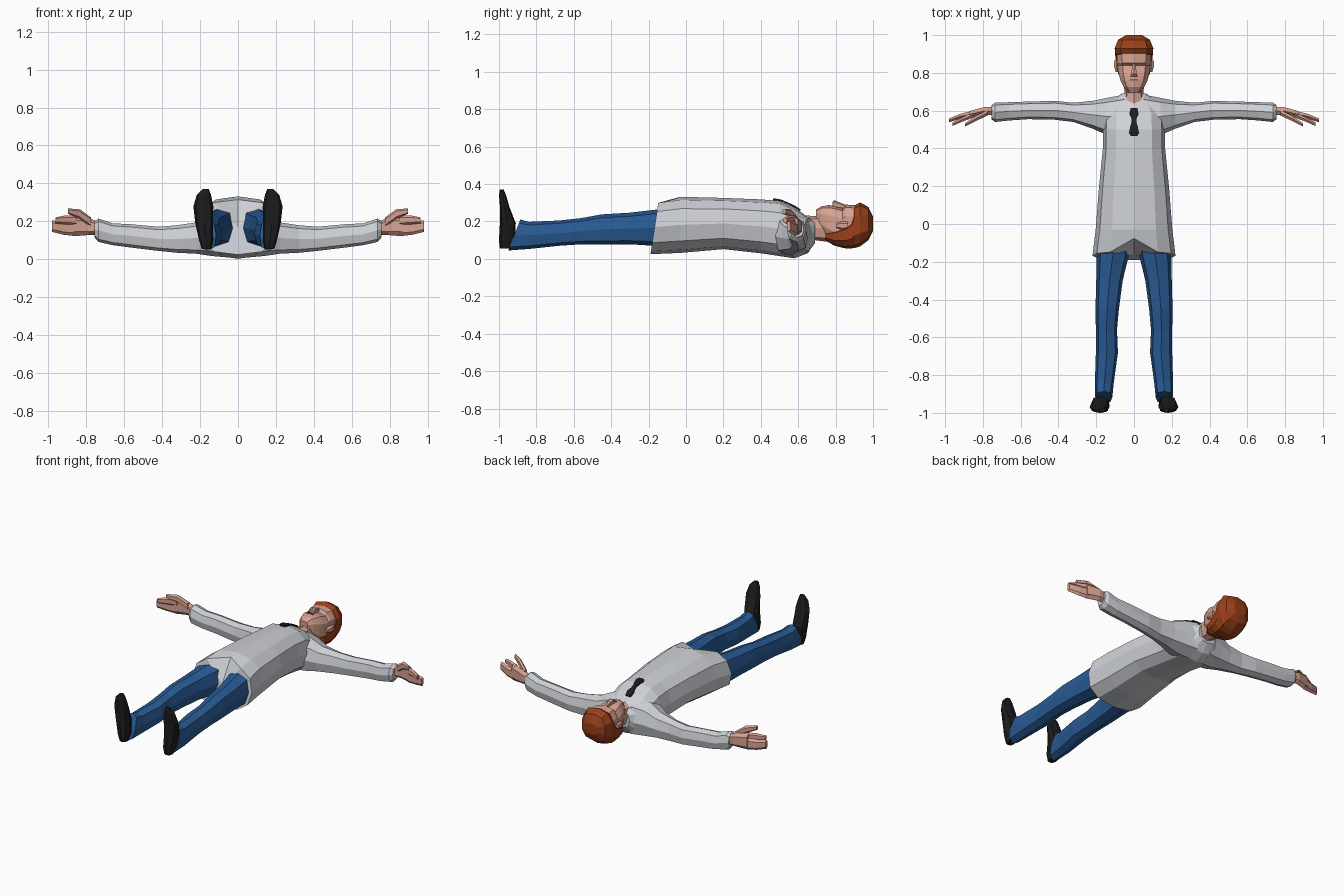
import bpy, bmesh, math


def material(name, rgb):
    m = bpy.data.materials.new(name)
    m.diffuse_color = (*rgb, 1)
    return m


COAT = material("coat_white", (0.62, 0.64, 0.68))
DENIM = material("denim_blue", (0.022, 0.105, 0.30))
SKIN = material("skin", (0.68, 0.36, 0.28))
HAIR = material("ginger_hair", (0.32, 0.05, 0.01))
BLACK = material("black", (0.012, 0.012, 0.012))
LIPS = material("dark_skin", (0.25, 0.10, 0.075))


def finish(name, bm, mat, mirror):
    bmesh.ops.recalc_face_normals(bm, faces=bm.faces)
    me = bpy.data.meshes.new(name)
    bm.to_mesh(me)
    bm.free()
    me.materials.append(mat)
    ob = bpy.data.objects.new(name, me)
    bpy.context.collection.objects.link(ob)
    if mirror:
        mod = ob.modifiers.new("mirror", 'MIRROR')
        mod.use_mirror_merge = False
    return ob


def power(v, p):
    return math.copysign(abs(v) ** p, v)


def loft(name, axis, rings, mat, n=8, p=0.8, mirror=False, notch=0.0):
    """Rings are (position, low_a, high_a, low_b, high_b[, tilt]) along the axis."""
    bm = bmesh.new()
    loops = []
    for r in rings:
        pos, a0, a1, b0, b1 = r[:5]
        tilt = r[5] if len(r) > 5 else 0
        loop = []
        for i in range(n):
            t = 2 * math.pi * i / n
            u, v = power(math.sin(t), p), power(math.cos(t), p)
            if abs(u) < 1e-4:
                u = 0
            a = (a0 + a1) / 2 + (a1 - a0) / 2 * u
            b = (b0 + b1) / 2 + (b1 - b0) / 2 * v
            s = pos + tilt * v
            co = {'x': (s, a, b), 'y': (a, s, b), 'z': (a, b, s)}[axis]
            loop.append(bm.verts.new(co))
        loops.append(loop)
    for l0, l1 in zip(loops, loops[1:]):
        for i in range(n):
            j = (i + 1) % n
            bm.faces.new((l0[i], l0[j], l1[j], l1[i]))
    # caps are fans around the centre
    for loop in (loops[0], loops[-1]):
        c = [sum(v.co[k] for v in loop) / n for k in range(3)]
        cv = bm.verts.new(c)
        for i in range(n):
            bm.faces.new((loop[i], loop[(i + 1) % n], cv))
    # opening at the front of the hem
    loops[0][0].co.y += notch
    return finish(name, bm, mat, mirror)


# Coat body, hem to collar
loft("coat_body", 'y', [
    (-0.168, -0.22, 0.22, 0.025, 0.315, 0.022),
    (-0.03, -0.203, 0.203, 0.032, 0.332),
    (0.2, -0.185, 0.185, 0.052, 0.326),
    (0.4, -0.165, 0.165, 0.03, 0.318),
    (0.5, -0.165, 0.165, 0.015, 0.31),
    (0.58, -0.16, 0.16, 0.003, 0.275),
    (0.65, -0.12, 0.12, 0.03, 0.225),
    (0.69, -0.065, 0.065, 0.085, 0.20)], COAT, n=12, notch=0.07)

# Sleeves
loft("sleeve", 'x', [
    (0.05, 0.47, 0.685, 0.01, 0.25),
    (0.14, 0.47, 0.668, 0.018, 0.235),
    (0.22, 0.505, 0.652, 0.03, 0.195),
    (0.32, 0.54, 0.642, 0.035, 0.18),
    (0.42, 0.552, 0.652, 0.045, 0.172),
    (0.56, 0.555, 0.648, 0.062, 0.185),
    (0.66, 0.548, 0.645, 0.075, 0.19),
    (0.735, 0.54, 0.642, 0.092, 0.215),
    (0.755, 0.555, 0.63, 0.115, 0.2)], COAT, mirror=True)

# Hands: palm, outer fingers, index finger and thumb
loft("palm", 'x', [
    (0.73, 0.572, 0.62, 0.13, 0.195),
    (0.79, 0.575, 0.622, 0.128, 0.22),
    (0.87, 0.562, 0.60, 0.122, 0.232)], SKIN, n=6, mirror=True)
loft("fingers", 'x', [
    (0.85, 0.568, 0.602, 0.122, 0.20),
    (0.92, 0.555, 0.585, 0.13, 0.20),
    (0.98, 0.538, 0.56, 0.145, 0.205)], SKIN, n=6, mirror=True)
loft("index_finger", 'x', [
    (0.85, 0.562, 0.595, 0.18, 0.232),
    (0.91, 0.54, 0.566, 0.185, 0.232),
    (0.96, 0.518, 0.54, 0.19, 0.222)], SKIN, n=6, mirror=True)
loft("thumb", 'x', [
    (0.775, 0.572, 0.605, 0.17, 0.222),
    (0.835, 0.545, 0.575, 0.215, 0.265),
    (0.895, 0.515, 0.535, 0.24, 0.268)], SKIN, n=6, mirror=True)

# Trouser legs, cuff to hip
loft("trouser_leg", 'y', [
    (-0.918, 0.115, 0.205, 0.045, 0.21, 0.032),
    (-0.84, 0.107, 0.207, 0.053, 0.198),
    (-0.68, 0.085, 0.202, 0.07, 0.205),
    (-0.56, 0.09, 0.202, 0.078, 0.218),
    (-0.45, 0.08, 0.204, 0.078, 0.238),
    (-0.3, 0.06, 0.2, 0.078, 0.247),
    (-0.17, 0.028, 0.197, 0.07, 0.262),
    (-0.06, 0.01, 0.18, 0.07, 0.28)], DENIM, n=8, p=0.75, mirror=True)

# Shoes, heel to toe
loft("shoe", 'z', [
    (0.055, 0.14, 0.19, -0.995, -0.93),
    (0.1, 0.13, 0.205, -1.0, -0.915),
    (0.19, 0.132, 0.225, -0.995, -0.91),
    (0.28, 0.13, 0.235, -0.995, -0.945),
    (0.34, 0.142, 0.217, -1.0, -0.962),
    (0.372, 0.155, 0.185, -0.995, -0.975)], BLACK, n=8, mirror=True)

# Neck and head
loft("neck", 'y', [
    (0.62, -0.055, 0.055, 0.09, 0.235),
    (0.69, -0.05, 0.05, 0.1, 0.228),
    (0.77, -0.055, 0.055, 0.09, 0.25)], SKIN, n=8)
loft("head", 'y', [
    (0.695, -0.03, 0.03, 0.2, 0.262),
    (0.725, -0.056, 0.056, 0.14, 0.282),
    (0.76, -0.074, 0.074, 0.105, 0.286),
    (0.79, -0.083, 0.083, 0.09, 0.284),
    (0.838, -0.09, 0.09, 0.08, 0.27),
    (0.852, -0.092, 0.092, 0.08, 0.29),
    (0.9, -0.095, 0.095, 0.08, 0.288),
    (0.94, -0.09, 0.09, 0.09, 0.27)], SKIN, n=10, p=0.75)
loft("nose", 'y', [
    (0.782, -0.02, 0.02, 0.27, 0.304),
    (0.793, -0.016, 0.016, 0.27, 0.314),
    (0.85, -0.009, 0.009, 0.265, 0.29)], SKIN, n=6)
loft("ear", 'y', [
    (0.805, 0.075, 0.098, 0.165, 0.19),
    (0.835, 0.08, 0.107, 0.155, 0.2),
    (0.865, 0.08, 0.107, 0.16, 0.198)], SKIN, n=6, mirror=True)
loft("mouth", 'y', [
    (0.760, -0.026, 0.026, 0.281, 0.289),
    (0.768, -0.022, 0.022, 0.281, 0.289)], LIPS, n=6)

# Hair: nape and sides, then the crown
loft("hair", 'y', [
    (0.745, -0.055, 0.055, 0.1, 0.145),
    (0.79, -0.085, 0.085, 0.072, 0.165),
    (0.845, -0.098, 0.098, 0.057, 0.195),
    (0.885, -0.102, 0.102, 0.056, 0.225),
    (0.9, -0.104, 0.104, 0.058, 0.285),
    (0.93, -0.106, 0.106, 0.066, 0.302),
    (0.975, -0.088, 0.088, 0.1, 0.278),
    (1.0, -0.045, 0.045, 0.15, 0.225)], HAIR, n=10, p=0.75)

# Tie plate following the chest
bm = bmesh.new()
rows = [(0.612, 0.018, 0.257), (0.585, 0.023, 0.276), (0.562, 0.013, 0.287),
        (0.54, 0.012, 0.297), (0.51, 0.021, 0.310), (0.485, 0.026, 0.315),
        (0.466, 0.017, 0.316)]
strip = [[bm.verts.new((s * w, y, z + 0.002)) for s in (-1, 1)] for y, w, z in rows]
for a, b in zip(strip, strip[1:]):
    bm.faces.new((a[0], a[1], b[1], b[0]))
tie = finish("tie", bm, BLACK, False)
solid = tie.modifiers.new("thickness", 'SOLIDIFY')
solid.thickness = 0.009
solid.offset = 0
